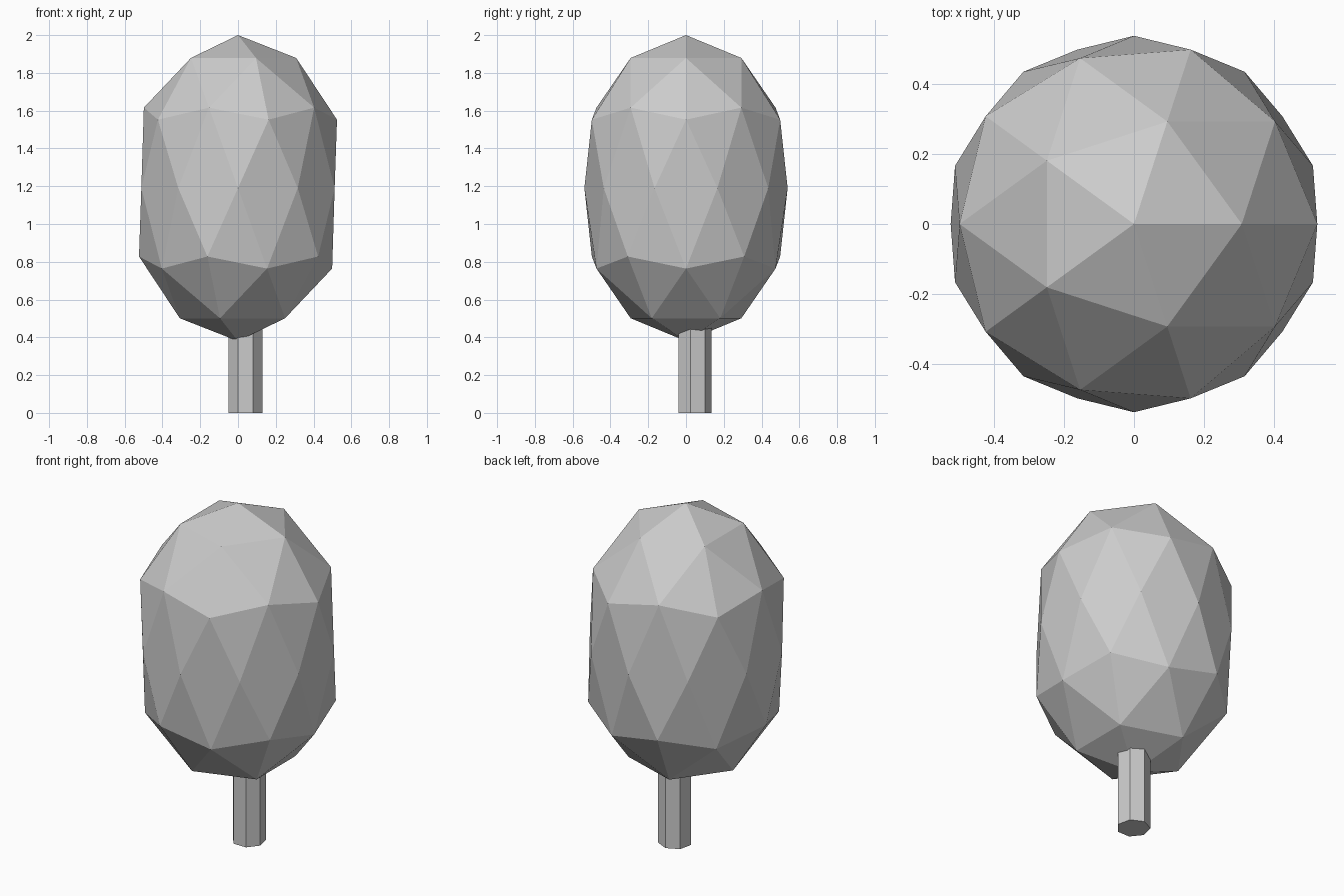
import bpy
import bmesh
from mathutils import Matrix

cube = bpy.data.objects.get("Cube")
if cube:
    bpy.data.objects.remove(cube, do_unlink=True)

# One plain grey for the whole tree
GREY = (0.6, 0.6, 0.6, 1.0)
grey = bpy.data.materials.new("plain_grey")
grey.use_nodes = True
grey.diffuse_color = GREY
grey.node_tree.nodes["Principled BSDF"].inputs["Base Color"].default_value = GREY


def add_object(name, bm):
    mesh = bpy.data.meshes.new(name)
    bm.to_mesh(mesh)
    bm.free()
    mesh.materials.append(grey)
    obj = bpy.data.objects.new(name, mesh)
    bpy.context.collection.objects.link(obj)
    return obj


# Foliage: faceted ball, stretched upright and drawn in at the waist
WIDTH, WAIST, HEIGHT, CENTRE = 0.586, 0.538, 0.81, 1.19
bm = bmesh.new()
bmesh.ops.create_icosphere(bm, subdivisions=2, radius=1.0)
for v in bm.verts:
    r = WAIST if abs(v.co.z) < 0.1 else WIDTH
    v.co = (v.co.x * r, v.co.y * r, v.co.z * HEIGHT + CENTRE)
add_object("foliage", bm)

# Trunk: slightly off-centre seven-sided post, running up into the foliage
TRUNK_TOP = 0.55
bm = bmesh.new()
bmesh.ops.create_cone(bm, cap_ends=True, segments=7, radius1=0.092,
                      radius2=0.092, depth=TRUNK_TOP)
# Turn one corner straight to the back
back = max(bm.verts, key=lambda v: v.co.y)
turn = back.co.xy.angle_signed(Matrix.Identity(2)[1])
bm.transform(Matrix.Translation((0.04, 0.043, TRUNK_TOP / 2))
             @ Matrix.Rotation(-turn, 4, 'Z'))
add_object("trunk", bm)
